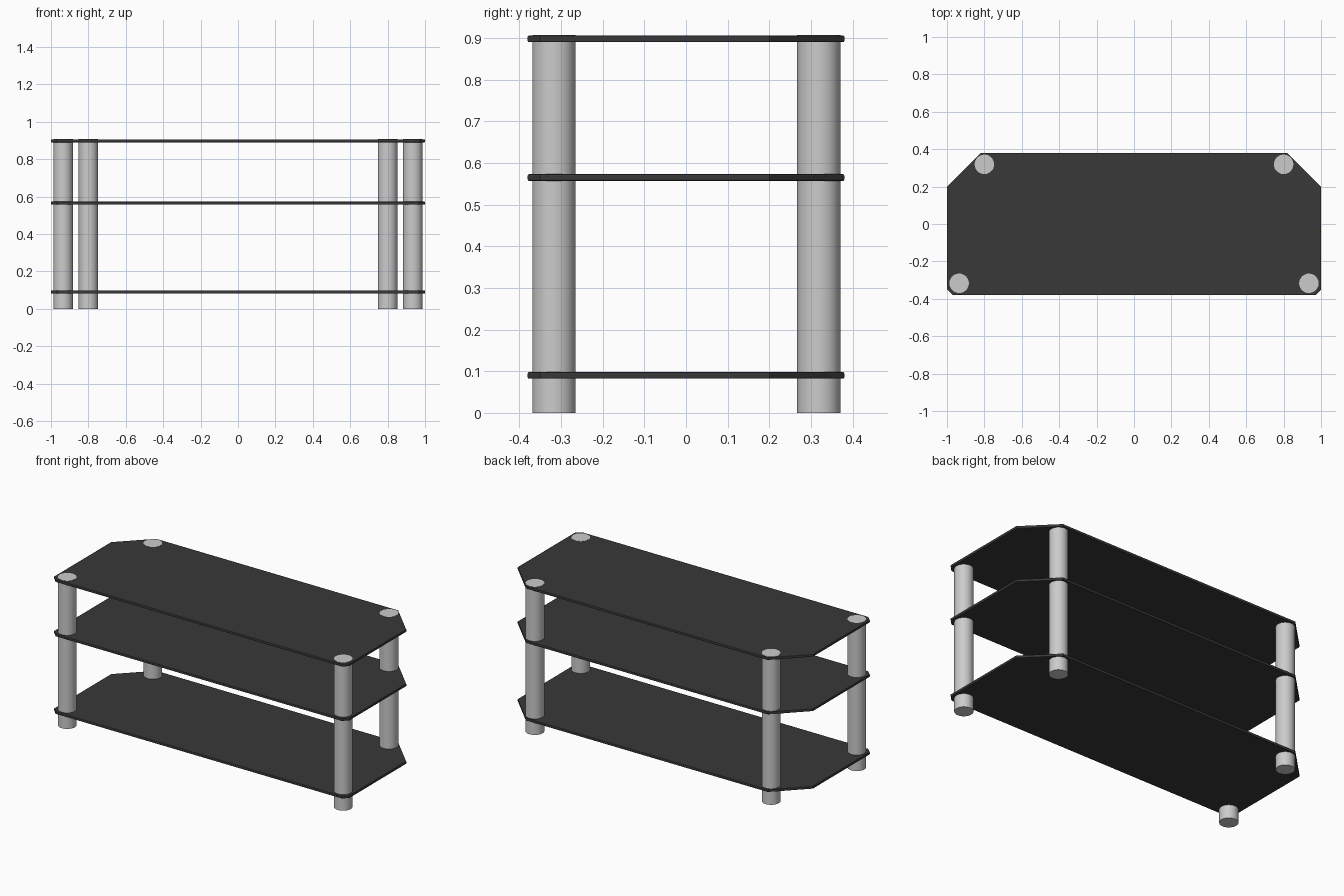
import bpy, bmesh

if "Cube" in bpy.data.objects:
    bpy.data.objects.remove(bpy.data.objects["Cube"])


def material(name, color):
    mat = bpy.data.materials.new(name)
    mat.diffuse_color = color
    mat.use_nodes = True
    mat.node_tree.nodes["Principled BSDF"].inputs["Base Color"].default_value = mat.diffuse_color
    return mat


dark = material("dark_glass", (0.04, 0.04, 0.04, 1))

# Shelf outline: right half, mirrored to the left
half = [(0.97, -0.38), (1.0, -0.35), (1.0, 0.20), (0.82, 0.38)]
outline = half + [(-x, y) for x, y in reversed(half)]


def shelf(name, z, thickness=0.016):
    bm = bmesh.new()
    face = bm.faces.new([bm.verts.new((x, y, z - thickness / 2)) for x, y in outline])
    top = bmesh.ops.extrude_face_region(bm, geom=[face])
    verts = [v for v in top["geom"] if isinstance(v, bmesh.types.BMVert)]
    bmesh.ops.translate(bm, verts=verts, vec=(0, 0, thickness))
    bmesh.ops.recalc_face_normals(bm, faces=bm.faces)
    mesh = bpy.data.meshes.new(name)
    bm.to_mesh(mesh)
    bm.free()
    mesh.materials.append(dark)
    obj = bpy.data.objects.new(name, mesh)
    bpy.context.collection.objects.link(obj)
    # Softened glass edge
    bevel = obj.modifiers.new("edge", "BEVEL")
    bevel.width = 0.003
    bevel.segments = 2
    bevel.limit_method = "ANGLE"
    bevel.angle_limit = 1.0


def leg(name, x, y, height=0.907):
    bpy.ops.mesh.primitive_cylinder_add(vertices=48, radius=0.052, depth=height,
                                        location=(x, y, height / 2))
    bpy.context.object.name = name
    bpy.ops.object.shade_smooth_by_angle()


# Three shelves
for name, z in (("bottom_shelf", 0.09), ("middle_shelf", 0.565), ("top_shelf", 0.898)):
    shelf(name, z)

# Four round legs passing through the shelves
for side, s in (("left", -1), ("right", 1)):
    leg(f"front_{side}_leg", s * 0.935, -0.317)
    leg(f"back_{side}_leg", s * 0.80, 0.319)
